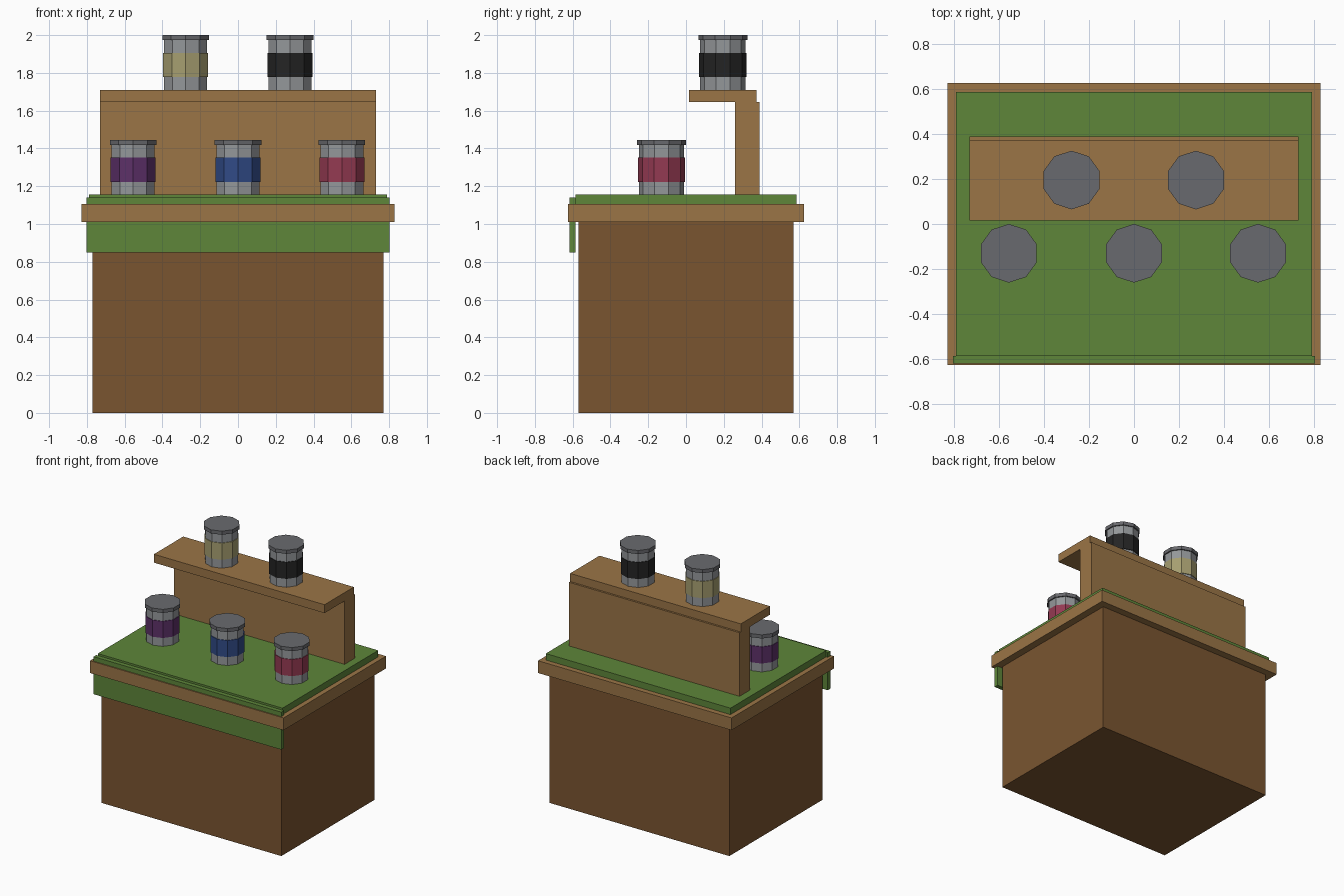
import bpy
import bmesh

if "Cube" in bpy.data.objects:
    bpy.data.objects.remove(bpy.data.objects["Cube"])


def material(name, rgb):
    # sRGB bytes to linear colour
    lin = [(c / 255 / 12.92) if c < 11 else ((c / 255 + 0.055) / 1.055) ** 2.4 for c in rgb]
    m = bpy.data.materials.new(name)
    m.diffuse_color = (*lin, 1)
    m.use_nodes = True
    m.node_tree.nodes["Principled BSDF"].inputs["Base Color"].default_value = m.diffuse_color
    return m


def finish(name, bm, mat):
    mesh = bpy.data.meshes.new(name)
    bm.to_mesh(mesh)
    bm.free()
    mesh.materials.append(mat)
    ob = bpy.data.objects.new(name, mesh)
    bpy.context.collection.objects.link(ob)
    return ob


def box(name, half_x, y0, y1, z0, z1, mat):
    bm = bmesh.new()
    bmesh.ops.create_cube(bm, size=1)
    bmesh.ops.scale(bm, verts=bm.verts, vec=(2 * half_x, y1 - y0, z1 - z0))
    bmesh.ops.translate(bm, verts=bm.verts, vec=(0, (y0 + y1) / 2, (z0 + z1) / 2))
    return finish(name, bm, mat)


def drum(name, x, y, z0, z1, r, mat):
    # ten-sided cylinder with corners on the y axis
    bm = bmesh.new()
    bmesh.ops.create_cone(bm, cap_ends=True, segments=10, radius1=r, radius2=r, depth=z1 - z0)
    top = max(v.co.y for v in bm.verts)
    if top < r * 0.99:
        for v in bm.verts:
            v.co.x, v.co.y = -v.co.y, v.co.x
    bmesh.ops.translate(bm, verts=bm.verts, vec=(x, y, (z0 + z1) / 2))
    return finish(name, bm, mat)


dark_wood = material("dark_wood", (122, 85, 48))
wood = material("wood", (155, 117, 70))
green = material("green_cloth", (94, 134, 58))
glass = material("jar_grey", (148, 151, 154))
lid_grey = material("lid_grey", (105, 106, 110))

# Counter
box("cabinet", 0.77, -0.57, 0.57, 0, 1.01, dark_wood)
box("countertop", 0.828, -0.626, 0.626, 1.01, 1.105, wood)
box("cloth_top", 0.79, -0.585, 0.585, 1.095, 1.155, green)
box("cloth_front_drop", 0.803, -0.618, -0.585, 0.85, 1.14, green)

# Raised display shelf
box("shelf_back", 0.73, 0.26, 0.388, 1.15, 1.647, wood)
box("shelf_board", 0.73, 0.015, 0.373, 1.645, 1.71, wood)

# Jars: name, x, y, base z, label colour
jars = [
    ("purple", -0.555, -0.13, 1.155, (92, 48, 104)),
    ("blue", 0, -0.13, 1.155, (48, 74, 134)),
    ("red", 0.55, -0.13, 1.155, (148, 58, 82)),
    ("cream", -0.277, 0.195, 1.71, (166, 158, 112)),
    ("black", 0.275, 0.195, 1.71, (36, 36, 36)),
]
for name, x, y, z, rgb in jars:
    drum(name + "_jar_body", x, y, z, z + 0.27, 0.12, glass)
    drum(name + "_jar_label", x, y, z + 0.067, z + 0.196, 0.125, material(name + "_label", rgb))
    drum(name + "_jar_lid", x, y, z + 0.263, z + 0.291, 0.13, lid_grey)
